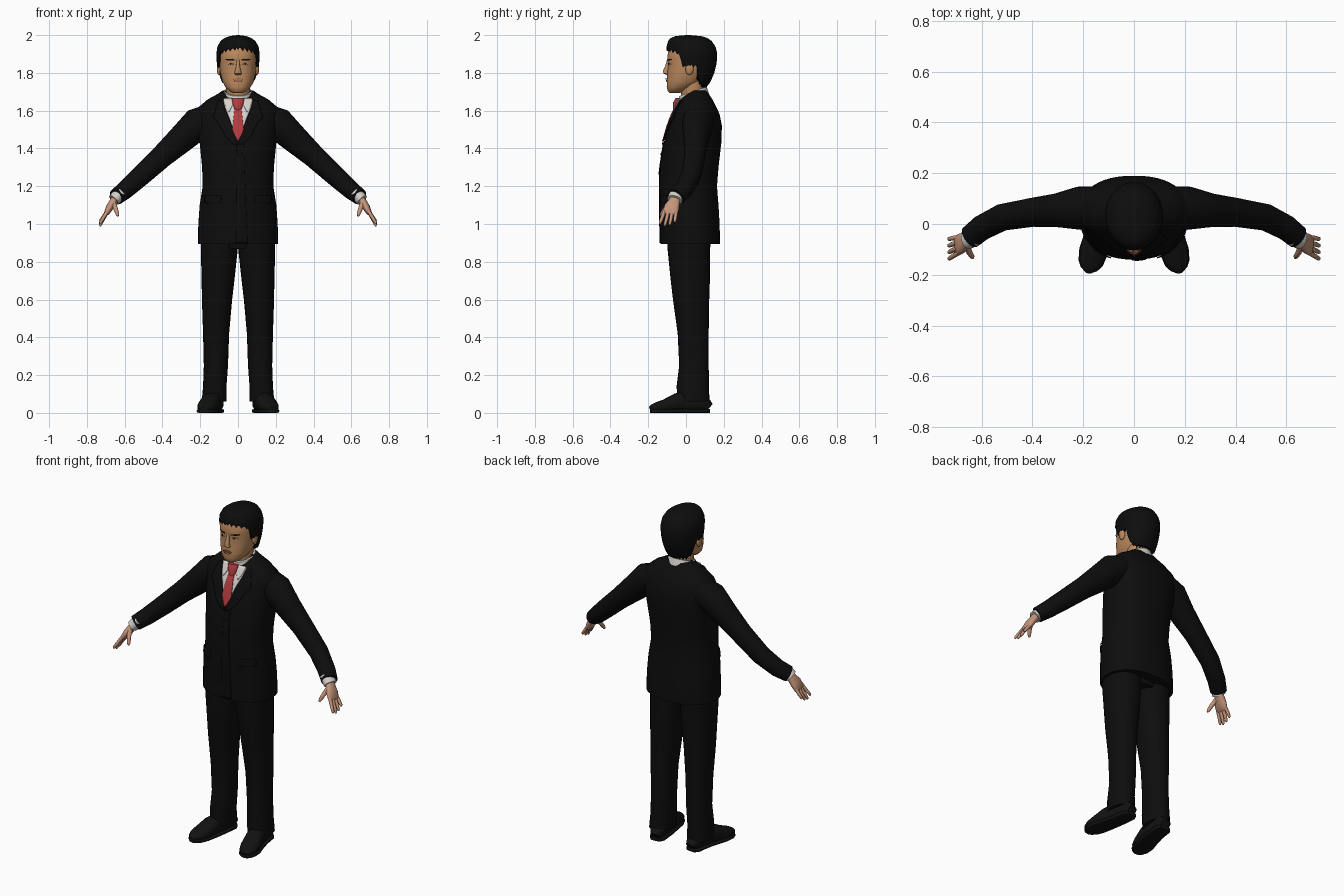
import bpy, bmesh, math
from mathutils import Vector

cube = bpy.data.objects.get("Cube")
if cube:
    bpy.data.objects.remove(cube)


def material(name, *rgb):
    m = bpy.data.materials.new(name)
    m.use_nodes = True
    m.diffuse_color = (*rgb, 1)
    bsdf = next(n for n in m.node_tree.nodes if n.type == "BSDF_PRINCIPLED")
    bsdf.inputs["Base Color"].default_value = (*rgb, 1)
    bsdf.inputs["Roughness"].default_value = 0.8
    return m


SUIT = material("black suit cloth", .004, .004, .0042)
SHOE = material("black leather", .006, .006, .006)
HAIR = material("black hair", .004, .004, .004)
FACE = material("tan face skin", .5, .25, .11)
HAND = material("pink hand skin", .56, .3, .2)
SHIRT = material("white shirt", .66, .63, .6)
TIE = material("red tie", .45, .045, .05)
LIPS = material("brown lips", .36, .14, .075)
EYES = material("grey eye white", .45, .4, .36)


def finish(bm, name, mat, thick=0):
    bmesh.ops.recalc_face_normals(bm, faces=bm.faces)
    mesh = bpy.data.meshes.new(name)
    bm.to_mesh(mesh)
    bm.free()
    mesh.materials.append(mat)
    for p in mesh.polygons:
        p.use_smooth = True
    mesh.set_sharp_from_angle(angle=math.radians(50))
    ob = bpy.data.objects.new(name, mesh)
    bpy.context.collection.objects.link(ob)
    if thick:
        mod = ob.modifiers.new("thickness", "SOLIDIFY")
        mod.thickness, mod.offset = thick, 0
    return ob


def skin(name, rings, mat, closed=True, thick=0):
    """Join rows of points into a surface; closed rows also get end caps."""
    bm = bmesh.new()
    rows = [[bm.verts.new(p) for p in ring] for ring in rings]
    count = len(rows[0])
    for a, b in zip(rows, rows[1:]):
        for i in range(count if closed else count - 1):
            j = (i + 1) % count
            bm.faces.new((a[i], a[j], b[j], b[i]))
    if closed:
        bm.faces.new(rows[0])
        bm.faces.new(rows[-1])
    return finish(bm, name, mat, thick)


def power(v, n):
    return math.copysign(abs(v) ** (2 / n), v)


def loft(name, rows, mat, n=2, axis=None, hint=(0, 1, 0), segs=24):
    """Rows are x, y, z, first radius, second radius along a path."""
    centres = [Vector(r[:3]) for r in rows]
    rings = []
    for i, (c, r) in enumerate(zip(centres, rows)):
        t = Vector(axis) if axis else centres[min(i + 1, len(rows) - 1)] - centres[max(i - 1, 0)]
        t.normalize()
        u = t.cross(Vector(hint)).normalized()
        v = u.cross(t)
        angles = [math.tau * k / segs for k in range(segs)]
        rings.append([c + u * r[3] * power(math.cos(a), n) + v * r[4] * power(math.sin(a), n)
                      for a in angles])
    return skin(name, rings, mat)


def sample(table, z):
    """Interpolate a table whose first column is height."""
    z = min(max(z, table[0][0]), table[-1][0])
    for a, b in zip(table, table[1:]):
        if z <= b[0]:
            f = (z - a[0]) / (b[0] - a[0])
            return [p + (q - p) * f for p, q in zip(a[1:], b[1:])]


def body(name, table, mat, n):
    rows = [(0, (f + b) / 2, z, w, (b - f) / 2) for z, w, f, b in table]
    return loft(name, rows, mat, n, axis=(0, 0, 1), segs=48)


def plate(name, outline, table, n, lift, mat, side=1, thick=.004):
    """Thin piece following the front of a body; outline is z, inner x, outer x."""
    low, high = outline[0][0], outline[-1][0]
    steps = max(6, int((high - low) / .015))
    rings = []
    for i in range(steps + 1):
        z = low + (high - low) * i / steps
        x0, x1 = sample(outline, z)
        w, f, b = sample(table, z)
        ring = []
        for k in range(11):
            x = x0 + (x1 - x0) * k / 10
            curve = max(0, 1 - abs(x / w) ** n) ** (1 / n)
            ring.append((side * x, (f + b) / 2 - (b - f) / 2 * curve - lift, z))
        rings.append(ring)
    return skin(name, rings, mat, closed=False, thick=thick)


def ball(name, loc, scale, mat):
    bm = bmesh.new()
    bmesh.ops.create_uvsphere(bm, u_segments=16, v_segments=10, radius=1)
    for v in bm.verts:
        v.co = Vector(loc) + Vector(p * s for p, s in zip(v.co, scale))
    return finish(bm, name, mat)


# Jacket body: height, half width, front y, back y
TORSO = [(.895, .213, -.135, .18), (1, .21, -.138, .178), (1.1, .203, -.14, .172),
         (1.2, .187, -.14, .164), (1.3, .19, -.138, .172), (1.43, .203, -.118, .187),
         (1.52, .213, -.092, .19), (1.58, .22, -.07, .178), (1.615, .213, -.052, .163),
         (1.66, .16, -.03, .14), (1.69, .105, 0, .12), (1.707, .08, .03, .108)]
body("jacket", TORSO, SUIT, 2.3)
plate("jacket_overlap", [(.9, -.01, .05), (1.43, -.004, .03)], TORSO, 2.3, .002, SUIT)
for z in (1.27, 1.37):
    _, front, _ = sample(TORSO, z)
    ball("jacket_button", (.012, front - .004, z), (.009, .004, .009), SHOE)

# Shirt front, collar and tie
plate("shirt_front", [(1.44, -.003, .003), (1.55, -.042, .042), (1.62, -.07, .07),
                      (1.66, -.078, .078)], TORSO, 2.3, .004, SHIRT)
loft("shirt_collar", [(0, .04, 1.66, .086, .087), (0, .037, 1.702, .073, .077)], SHIRT,
     axis=(0, -.35, 1), segs=40)
plate("tie_blade", [(1.44, -.003, .003), (1.5, -.031, .031), (1.61, -.018, .018)],
      TORSO, 2.3, .009, TIE)
loft("tie_knot", [(0, -.057, 1.6, .017, .012), (0, -.054, 1.64, .029, .016),
                  (0, -.042, 1.668, .034, .013)], TIE, axis=(0, 0, 1))

# Trouser seat under the jacket
loft("trouser_seat", [(0, .015, .87, .13, .1), (0, .015, 1, .19, .13)], SUIT, axis=(0, 0, 1))

for side, label in ((1, "left"), (-1, "right")):
    def flip(rows):
        return [(side * r[0], *r[1:]) for r in rows]

    # Lapel, collar flap and pocket flap
    plate(label + "_lapel", [(1.42, 0, .02), (1.46, .01, .065), (1.545, .043, .11),
                             (1.555, .046, .135), (1.6, .066, .12), (1.655, .08, .105)],
          TORSO, 2.3, .006, SUIT, side)
    plate(label + "_collar_flap", [(1.595, .046, .05), (1.63, .028, .068), (1.665, .022, .075)],
          TORSO, 2.3, .01, SHIRT, side)
    plate(label + "_pocket_flap", [(1.11, .09, .175), (1.15, .09, .175)], TORSO, 2.3, .005, SUIT, side)

    # Sleeve and cuff
    loft(label + "_sleeve", flip([(.12, .07, 1.575, .07, .08), (.215, .062, 1.53, .086, .085),
                                  (.3, .054, 1.45, .074, .067), (.4, .046, 1.36, .061, .057),
                                  (.52, .026, 1.25, .054, .053), (.6, -.015, 1.178, .048, .05),
                                  (.645, -.052, 1.143, .043, .047)]), SUIT, segs=28)
    loft(label + "_cuff", flip([(.62, -.045, 1.165, .034, .04), (.657, -.06, 1.127, .033, .04)]), SHIRT)

    # Hand with four fingers and a thumb
    loft(label + "_palm", flip([(.64, -.052, 1.15, .022, .028), (.66, -.063, 1.118, .021, .03),
                                (.678, -.075, 1.09, .02, .04), (.694, -.084, 1.06, .015, .041),
                                (.7, -.086, 1.05, .008, .036)]), HAND, 2.3)
    for i, finger in enumerate(("index", "middle", "ring", "little")):
        s = (i - 1.5) * .02
        drop = (.058, .07, .064, .048)[i]
        loft(f"{label}_{finger}_finger",
             flip([(.69, -.083 + s, 1.07, .01, .01),
                   (.715, -.092 + s * 1.2, 1.058 - drop * .5, .0095, .0095),
                   (.728, -.098 + s * 1.3, 1.058 - drop * .85, .008, .008),
                   (.73, -.1 + s * 1.3, 1.058 - drop, .004, .004)]), HAND, segs=10)
    loft(label + "_thumb", flip([(.66, -.08, 1.115, .013, .015), (.648, -.112, 1.08, .012, .012),
                                 (.638, -.128, 1.053, .01, .01), (.635, -.133, 1.042, .005, .005)]),
         HAND, segs=12)

    # Trouser leg
    loft(label + "_trouser_leg",
         flip([(.1, .02, 1, .095, .115), (.099, .015, .87, .098, .113), (.105, .022, .72, .088, .105),
               (.111, .027, .6, .08, .096), (.116, .038, .42, .069, .082), (.117, .042, .25, .064, .078),
               (.123, .036, .14, .062, .086), (.126, .04, .06, .066, .084)]),
         SUIT, 2.2, axis=(0, 0, 1), segs=28)

    # Shoe and sole: x, y, half width, height
    shoe = [(.118, .124, .028, .05), (.12, .1, .044, .09), (.13, .02, .046, .11), (.145, -.05, .05, .1),
            (.16, -.11, .054, .068), (.171, -.155, .046, .052), (.177, -.178, .03, .04),
            (.179, -.188, .014, .03)]
    loft(label + "_shoe", flip([(x, y, h / 2 + .004, w, h / 2) for x, y, w, h in shoe]),
         SHOE, 2.4, hint=(0, 0, 1))
    loft(label + "_sole", flip([(x, y, .01, w + .003, .01) for x, y, w, h in shoe]),
         SHOE, 5, hint=(0, 0, 1))

# Neck and head
loft("neck", [(0, .045, 1.62, .063, .062), (0, .035, 1.7, .063, .062), (0, .035, 1.8, .068, .07)],
     FACE, axis=(0, 0, 1))
HEAD = [(1.693, .024, -.085, -.035), (1.702, .043, -.096, -.01), (1.725, .067, -.102, .04),
        (1.755, .083, -.101, .085), (1.8, .094, -.099, .115), (1.845, .098, -.094, .133),
        (1.875, .1, -.099, .14), (1.92, .099, -.094, .14), (1.96, .083, -.07, .12),
        (1.985, .045, -.035, .085)]
body("head", HEAD, FACE, 2.2)

# Nose, mouth, eyes, brows and ears
loft("nose", [(0, -.094, 1.788, .014, .006), (0, -.104, 1.797, .02, .015), (0, -.106, 1.81, .016, .016),
              (0, -.099, 1.835, .01, .012), (0, -.093, 1.868, .008, .008)], FACE, axis=(0, 0, 1), segs=16)
plate("lower_lip", [(1.752, -.012, .012), (1.762, -.026, .026)], HEAD, 2.2, .004, LIPS)
plate("upper_lip", [(1.764, -.027, .027), (1.773, -.01, .01)], HEAD, 2.2, .005, LIPS)
for side, label in ((1, "left"), (-1, "right")):
    plate(label + "_eye", [(1.842, .033, .046), (1.847, .022, .058), (1.853, .031, .05)],
          HEAD, 2.2, .002, EYES, side, .002)
    plate(label + "_iris", [(1.842, .037, .042), (1.847, .034, .045), (1.853, .036, .043)],
          HEAD, 2.2, .004, HAIR, side, .002)
    plate(label + "_brow", [(1.866, .018, .05), (1.869, .018, .062), (1.873, .03, .066)],
          HEAD, 2.2, .002, HAIR, side, .003)
    ball(label + "_ear", (side * .1, .018, 1.822), (.012, .022, .034), FACE)

# Hair cap with a ragged hairline, lower towards the back
CAP = [(1.72, .078, -.02, .105), (1.75, .095, -.07, .128), (1.8, .106, -.09, .15),
       (1.85, .112, -.1, .162), (1.9, .115, -.104, .166), (1.94, .109, -.103, .156),
       (1.97, .091, -.094, .135), (1.985, .07, -.08, .112), (1.995, .045, -.055, .082),
       (2, .006, 0, .02)]
HAIRLINE = [(0, 1.928), (35, 1.918), (58, 1.905), (68, 1.835), (82, 1.82), (90, 1.838),
            (103, 1.835), (112, 1.76), (130, 1.732), (180, 1.728)]
SEGS, ROWS = 80, 18
rings = []
for r in range(ROWS + 2):
    ring = []
    for k in range(SEGS):
        a = math.tau * k / SEGS
        turn = math.degrees(min(a, math.tau - a))
        edge = sample(HAIRLINE, turn)[0] + (.007 if k % 3 else -.007)
        z = 2 - (2 - edge) * min(1, r / ROWS) ** 1.7
        w, f, b = sample(CAP, z)
        shrink = .82 if r > ROWS else 1
        ring.append((w * shrink * math.sin(a),
                     (f + b) / 2 - (b - f) / 2 * shrink * math.cos(a), z))
    rings.append(ring)
skin("hair", rings, HAIR)
